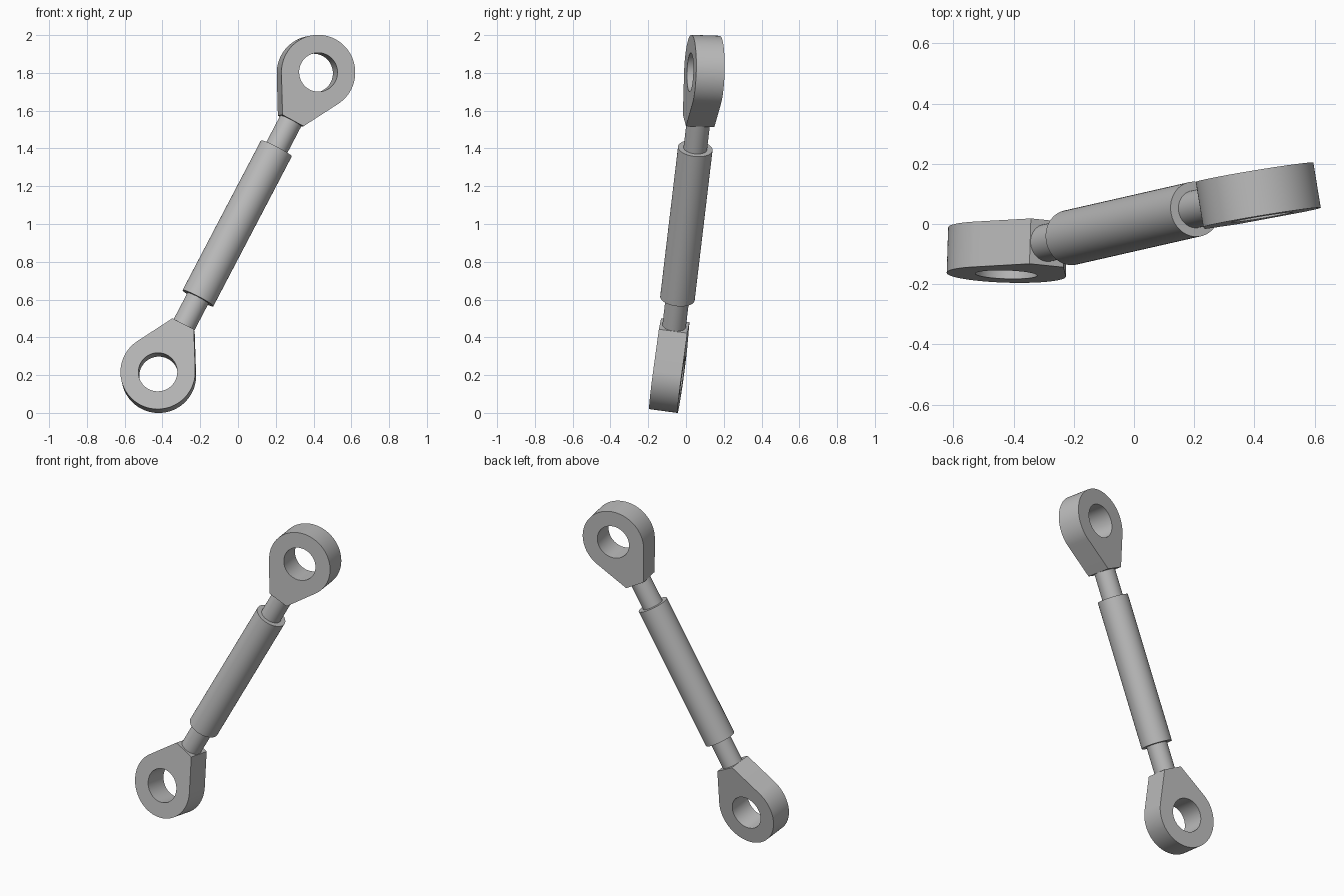
import bpy, bmesh, math
from mathutils import Vector, Matrix

if "Cube" in bpy.data.objects:
    bpy.data.objects.remove(bpy.data.objects["Cube"], do_unlink=True)

grey = bpy.data.materials.new("steel_grey")
grey.use_nodes = True
colour = (0.5, 0.5, 0.5, 1)
grey.diffuse_color = colour
grey.node_tree.nodes["Principled BSDF"].inputs["Base Color"].default_value = colour

LOWER = Vector((-0.422, -0.093, 0.206))
UPPER = Vector((0.413, 0.097, 1.801))
AXIS = (UPPER - LOWER).normalized()
CENTRE = (UPPER + LOWER) / 2
SEGS = 64


def finish(bm, name, matrix):
    bmesh.ops.recalc_face_normals(bm, faces=bm.faces)
    mesh = bpy.data.meshes.new(name)
    bm.to_mesh(mesh)
    bm.free()
    mesh.materials.append(grey)
    obj = bpy.data.objects.new(name, mesh)
    bpy.context.collection.objects.link(obj)
    obj.matrix_world = matrix
    bpy.ops.object.select_all(action="DESELECT")
    obj.select_set(True)
    bpy.context.view_layer.objects.active = obj
    bpy.ops.object.shade_smooth_by_angle(angle=math.radians(30))


def cylinder(name, start, end, radius):
    """Round bar between two distances along the main axis."""
    bm = bmesh.new()
    bmesh.ops.create_cone(bm, cap_ends=True, segments=SEGS, radius1=radius,
                          radius2=radius, depth=end - start)
    turn = AXIS.to_track_quat("Z", "Y").to_matrix().to_4x4()
    finish(bm, name, Matrix.Translation(CENTRE + AXIS * (start + end) / 2) @ turn)


def eye(name, centre, neck_dir, thick_dir, radius=0.198, hole=0.103,
        neck=0.29, half_width=0.064, thickness=0.152):
    """Teardrop plate with a round hole; local +y points to the neck."""
    # Angle at which the straight side touches the ring
    reach = math.hypot(half_width, neck)
    touch = math.atan2(neck, half_width) - math.acos(radius / reach)
    sweep = math.pi + 2 * touch
    outer = [Vector((half_width, neck)), Vector((-half_width, neck))]
    for i in range(SEGS + 1):
        a = math.pi - touch + sweep * i / SEGS
        outer.append(Vector((math.cos(a), math.sin(a))) * radius)
    inner = [Vector((math.cos(a), math.sin(a))) * hole
             for a in (math.tau * i / SEGS for i in range(SEGS))]

    bm = bmesh.new()
    edges = []
    for loop in (outer, inner):
        verts = [bm.verts.new((p.x, p.y, -thickness / 2)) for p in loop]
        edges += [bm.edges.new((v, verts[i - 1])) for i, v in enumerate(verts)]
    bmesh.ops.triangle_fill(bm, edges=edges, use_beauty=True)
    bmesh.ops.dissolve_limit(bm, angle_limit=0.01, verts=[], edges=bm.edges)
    out = bmesh.ops.extrude_face_region(bm, geom=bm.faces[:])
    top = [g for g in out["geom"] if isinstance(g, bmesh.types.BMVert)]
    bmesh.ops.translate(bm, verts=top, vec=(0, 0, thickness))

    y = neck_dir.normalized()
    z = (thick_dir - y * thick_dir.dot(y)).normalized()
    turn = Matrix((y.cross(z), y, z)).transposed().to_4x4()
    finish(bm, name, Matrix.Translation(centre) @ turn)


# Central sleeve and the two thinner rods
cylinder("sleeve", -0.45, 0.45, 0.092)
cylinder("lower_rod", -0.62, -0.44, 0.0625)
cylinder("upper_rod", 0.44, 0.62, 0.0625)

# Eyes, each twisted differently about the axis
eye("lower_eye", LOWER, AXIS, Vector((0.034, 0.99, -0.13)))
eye("upper_eye", UPPER, -AXIS, Vector((-0.16, 0.985, -0.028)))
